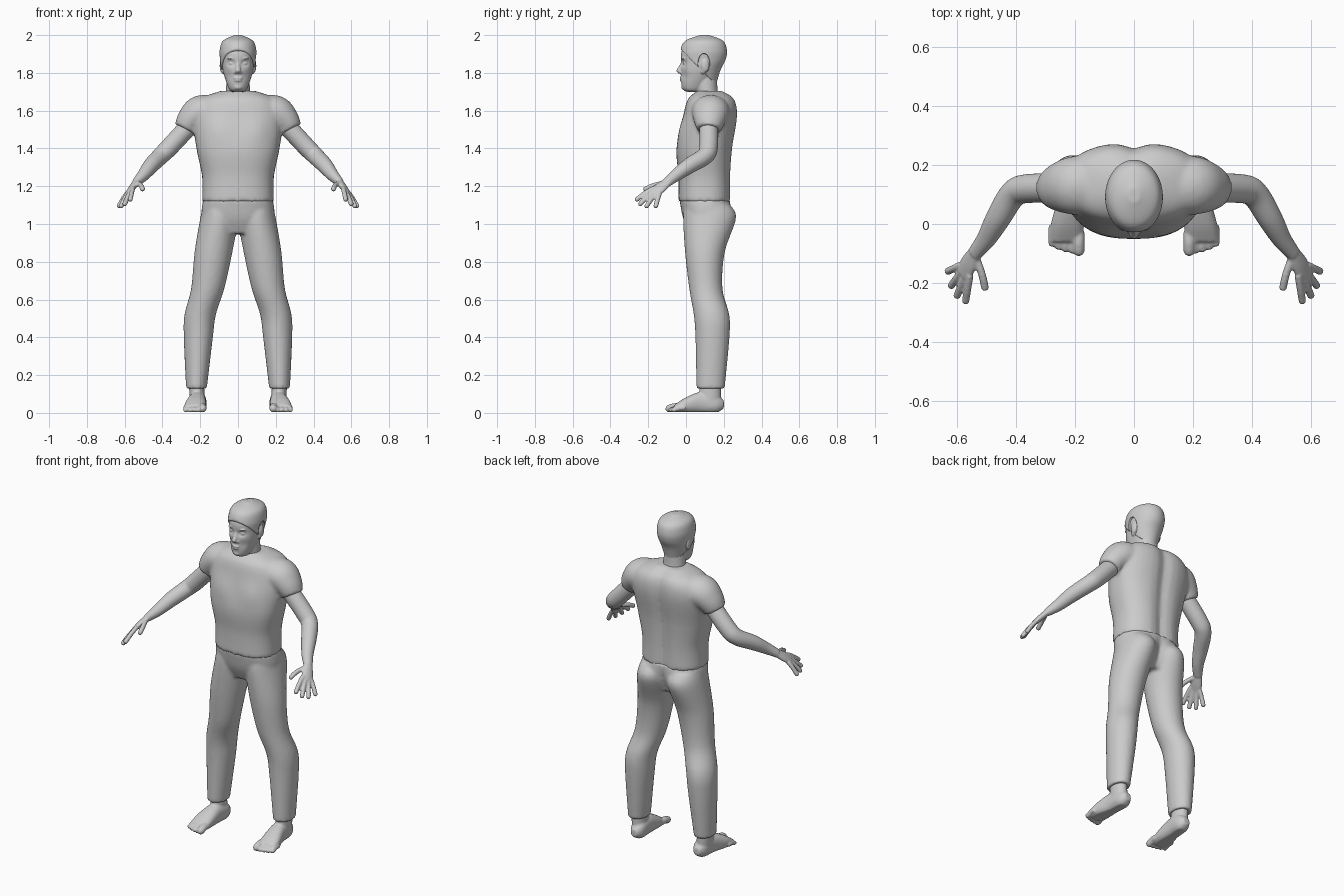
import bpy, bmesh, math
from mathutils import Vector, Matrix

cube = bpy.data.objects.get("Cube")
if cube:
    bpy.data.objects.remove(cube, do_unlink=True)

X, Y, Z = Vector((1, 0, 0)), Vector((0, 1, 0)), Vector((0, 0, 1))
COLOUR = (0.6, 0.6, 0.6, 1)
grey = bpy.data.materials.new("plain grey")
grey.use_nodes = True
grey.diffuse_color = COLOUR
grey.node_tree.nodes["Principled BSDF"].inputs["Base Color"].default_value = COLOUR


def smooth_path(rows, steps):
    """Catmull-Rom resampling of rows of numbers."""
    rows = [Vector(row) for row in rows]
    padded = [rows[0]] + rows + [rows[-1]]
    result = []
    for before, start, end, after in zip(padded, padded[1:], padded[2:], padded[3:]):
        leave, arrive = (end - before) / 2, (after - start) / 2
        for k in range(steps):
            t = k / steps
            ease = t * t * (3 - 2 * t)
            result.append(start.lerp(end, ease) + leave * t * (1 - t) ** 2 - arrive * t * t * (1 - t))
    return result + [rows[-1]]


def loft(bm, rows, axis=None, ref=Y, power=2, sides=40, steps=6, sculpt=None):
    """Skin rings (x, y, z, width, depth) facing the axis or following the path; no depth means round."""
    rows = smooth_path([(*row, row[3])[:5] for row in rows], steps)
    centres = [Vector(row[:3]) for row in rows]
    last = len(rows) - 1
    rings = []
    for i, (row, centre) in enumerate(zip(rows, centres)):
        along = axis or (centres[min(i + 1, last)] - centres[max(i - 1, 0)]).normalized()
        u = along.cross(ref).normalized()
        v = u.cross(along)
        ring = []
        for k in range(sides):
            angle = math.tau * k / sides
            c, s = math.cos(angle), math.sin(angle)
            c = math.copysign(abs(c) ** (2 / power), c)
            s = math.copysign(abs(s) ** (2 / power), s)
            p = centre + u * c * row[3] + v * s * row[4]
            if sculpt:
                sculpt(p, centre)
            ring.append(bm.verts.new(p))
        rings.append(ring)
    for a, b in zip(rings, rings[1:]):
        for k in range(sides):
            bm.faces.new((a[k - 1], a[k], b[k], b[k - 1]))
    bm.faces.new(rings[0])
    bm.faces.new(rings[-1])


def stack(bm, rows, **options):
    """Upright loft on the centre line from rows (y, z, width, depth)."""
    loft(bm, [(0, *row) for row in rows], axis=Z, **options)


def digit(bm, base, middle, tip, radius):
    """Finger or toe with a rounded tip."""
    end = (tip - middle).normalized() * radius
    rows = [(*p, radius) for p in (base, middle, tip)]
    rows += [(*(tip + end * 0.6), radius * 0.75), (*(tip + end), radius * 0.1)]
    loft(bm, rows, ref=X, sides=16, steps=3)


def ball(bm, centre, size):
    place = Matrix.Translation(centre) @ Matrix.Diagonal((*size, 1))
    bmesh.ops.create_uvsphere(bm, u_segments=24, v_segments=16, radius=1, matrix=place)


def copy_to_right(bm):
    copy = bmesh.ops.duplicate(bm, geom=bm.verts[:] + bm.edges[:] + bm.faces[:])
    for item in copy["geom"]:
        if isinstance(item, bmesh.types.BMVert):
            item.co.x *= -1


def finish(name, bm, voxel=None, relax=2):
    """Make the object; with a voxel size, fuse overlapping pieces into one smooth skin."""
    bmesh.ops.recalc_face_normals(bm, faces=bm.faces)
    mesh = bpy.data.meshes.new(name)
    bm.to_mesh(mesh)
    bm.free()
    mesh.materials.append(grey)
    mesh.shade_smooth()
    ob = bpy.data.objects.new(name, mesh)
    bpy.context.collection.objects.link(ob)
    if voxel:
        fuse = ob.modifiers.new("fuse", 'REMESH')
        fuse.mode, fuse.voxel_size, fuse.use_smooth_shade = 'VOXEL', voxel, True
        soften = ob.modifiers.new("soften", 'SMOOTH')
        soften.iterations = relax
    return ob


def bump(distance, width):
    return math.exp(-(distance / width) ** 2)


# Shirt: short sleeves, then a chest with spine groove and chest muscles
def chest_shape(p, centre):
    if p.y > centre.y:
        p.y -= 0.02 * bump(p.x, 0.04)
    else:
        p.y -= 0.01 * bump(abs(p.x) - 0.1, 0.06) * bump(p.z - 1.5, 0.07)


bm = bmesh.new()
loft(bm, [(.12, .13, 1.6, .08, .1), (.2, .13, 1.59, .09, .1),
          (.25, .125, 1.55, .075, .085), (.28, .12, 1.5, .06, .065)])
copy_to_right(bm)
stack(bm, [(.1, 1.12, .19, .14), (.1, 1.25, .19, .14), (.1, 1.4, .22, .15),
           (.13, 1.57, .24, .145), (.135, 1.66, .2, .125), (.13, 1.705, .09, .07)],
      power=2.4, sculpt=chest_shape)
finish("shirt", bm, 0.01, 4)


# Trousers: two legs, then hips with a cleft at the back
def hip_shape(p, centre):
    if p.y > centre.y:
        p.y -= 0.035 * bump(p.x, 0.035) * bump(p.z - 1.02, 0.08)


bm = bmesh.new()
loft(bm, [(.22, .13, .13, .055, .075), (.21, .14, .4, .077, .09), (.2, .135, .52, .083, .094),
          (.16, .105, .66, .088, .088), (.13, .1, .85, .1, .105), (.1, .125, 1.03, .1, .14),
          (.1, .115, 1.1, .085, .12)], axis=Z)
copy_to_right(bm)
stack(bm, [(.11, .95, .12, .09), (.115, 1.03, .19, .13), (.1, 1.13, .185, .135)],
      power=2.4, sculpt=hip_shape)
finish("trousers", bm, 0.01, 3)

# Arms: upper arm to wrist, flat palm, fanned fingers and thumb
bm = bmesh.new()
wrist, knuckles = Vector((.54, -.1, 1.22)), Vector((.58, -.17, 1.165))
across = Vector((.4, .4, -.35)).normalized()
reach = (knuckles - wrist).normalized()
loft(bm, [(.23, .12, 1.55, .05), (.36, .12, 1.41, .049), (.41, .1, 1.36, .046),
          (.46, .02, 1.31, .042), (.5, -.05, 1.26, .033), (*wrist, .022, .026)])
loft(bm, [(*(wrist - reach * 0.01), .018, .024), (*wrist.lerp(knuckles, 0.5), .017, .034),
          (*knuckles, .012, .034)], ref=across)
index_tip, little_tip = Vector((.57, -.26, 1.13)), Vector((.63, -.16, 1.095))
for i in range(4):
    base = knuckles + across * (i - 1.5) * 0.018 - reach * 0.02
    tip = index_tip.lerp(little_tip, i / 3) + reach * 0.025 * math.sin(math.pi * i / 3)
    digit(bm, base, base.lerp(tip, 0.5) + Z * 0.004, tip, 0.0125)
digit(bm, wrist, Vector((.515, -.17, 1.205)), Vector((.505, -.215, 1.185)), 0.013)
copy_to_right(bm)
finish("arms", bm, 0.005)


# Feet: flat sole, ankle and five toes
def flat_sole(p, centre):
    p.z = max(p.z, 0.004)


bm = bmesh.new()
loft(bm, [(.21, .2, .045, .02), (.21, .16, .05, .042, .05), (.215, .08, .055, .046, .057),
          (.225, 0, .04, .056, .042), (.23, -.06, .024, .055, .02)],
     axis=Y, ref=Z, power=2.3, sculpt=flat_sole)
loft(bm, [(.215, .125, .03, .04, .06), (.22, .13, .17, .04, .055)], axis=Z)
for i in range(5):
    radius = 0.013 if i else 0.02
    tip = Vector((.187 + .0225 * i, -.09 + .0015 * i * i, radius + .002))
    digit(bm, tip + Vector((0, .06, .01)), tip + Vector((0, .03, .01)), tip, radius)
copy_to_right(bm)
finish("feet", bm, 0.006)


# Head: eyes, brows and ears, then the face, neck, nose, lips and chin
def face_shape(p, centre):
    if p.y < centre.y - 0.03:
        p.y += 0.014 * bump(abs(p.x) - .034, .019) * bump(p.z - 1.85, .015)
        p.y += 0.006 * bump(abs(p.x) - .045, .02) * bump(p.z - 1.785, .025)


skull = [(.04, 1.7, .03, .035), (.04, 1.72, .05, .06), (.07, 1.8, .077, .098), (.085, 1.86, .085, .112),
         (.09, 1.91, .087, .114), (.093, 1.96, .07, .09), (.095, 1.99, .01, .015)]
bm = bmesh.new()
ball(bm, (.033, -.002, 1.85), (.016, .014, .009))
ball(bm, (.032, -.01, 1.876), (.024, .014, .006))
ball(bm, (.085, .1, 1.838), (.012, .022, .036))
ball(bm, (.078, .09, 1.81), (.012, .014, .016))
ball(bm, (.013, -.024, 1.803), (.011, .012, .009))
copy_to_right(bm)
stack(bm, skull, power=2.15, sides=72, steps=10, sculpt=face_shape)
stack(bm, [(.13, 1.62, .07, .06), (.11, 1.7, .064, .058), (.1, 1.8, .06, .065)])
stack(bm, [(-.012, 1.865, .01), (-.026, 1.835, .012), (-.036, 1.812, .015), (-.028, 1.797, .012)])
ball(bm, (0, -.024, 1.772), (.024, .01, .006))
ball(bm, (0, -.022, 1.76), (.021, .011, .007))
ball(bm, (0, -.008, 1.725), (.024, .018, .016))
finish("head", bm, 0.0045)

# Hair: cap thicker than the skull, cut along a sloping hairline
bm = bmesh.new()
cap = [(y + .003, z + .01, width + .01, depth + .01) for y, z, width, depth in skull[2:]]
stack(bm, [(.075, 1.7, .05, .075)] + cap, sides=64)
cut = bmesh.ops.bisect_plane(bm, geom=bm.verts[:] + bm.edges[:] + bm.faces[:],
                             plane_co=(0, .04, 1.855), plane_no=Y + Z, clear_inner=True)
rim = [item for item in cut["geom_cut"] if isinstance(item, bmesh.types.BMEdge)]
bmesh.ops.contextual_create(bm, geom=rim)
hair = finish("hair", bm, 0.006)

# Openings in the hair around the ears
bm = bmesh.new()
ball(bm, (.1, .095, 1.845), (.05, .033, .058))
copy_to_right(bm)
cutter = finish("ear_opening_cutter", bm)
cutter.hide_render = True
cutter.hide_set(True)
trim = hair.modifiers.new("ear openings", 'BOOLEAN')
trim.operation, trim.object = 'DIFFERENCE', cutter
